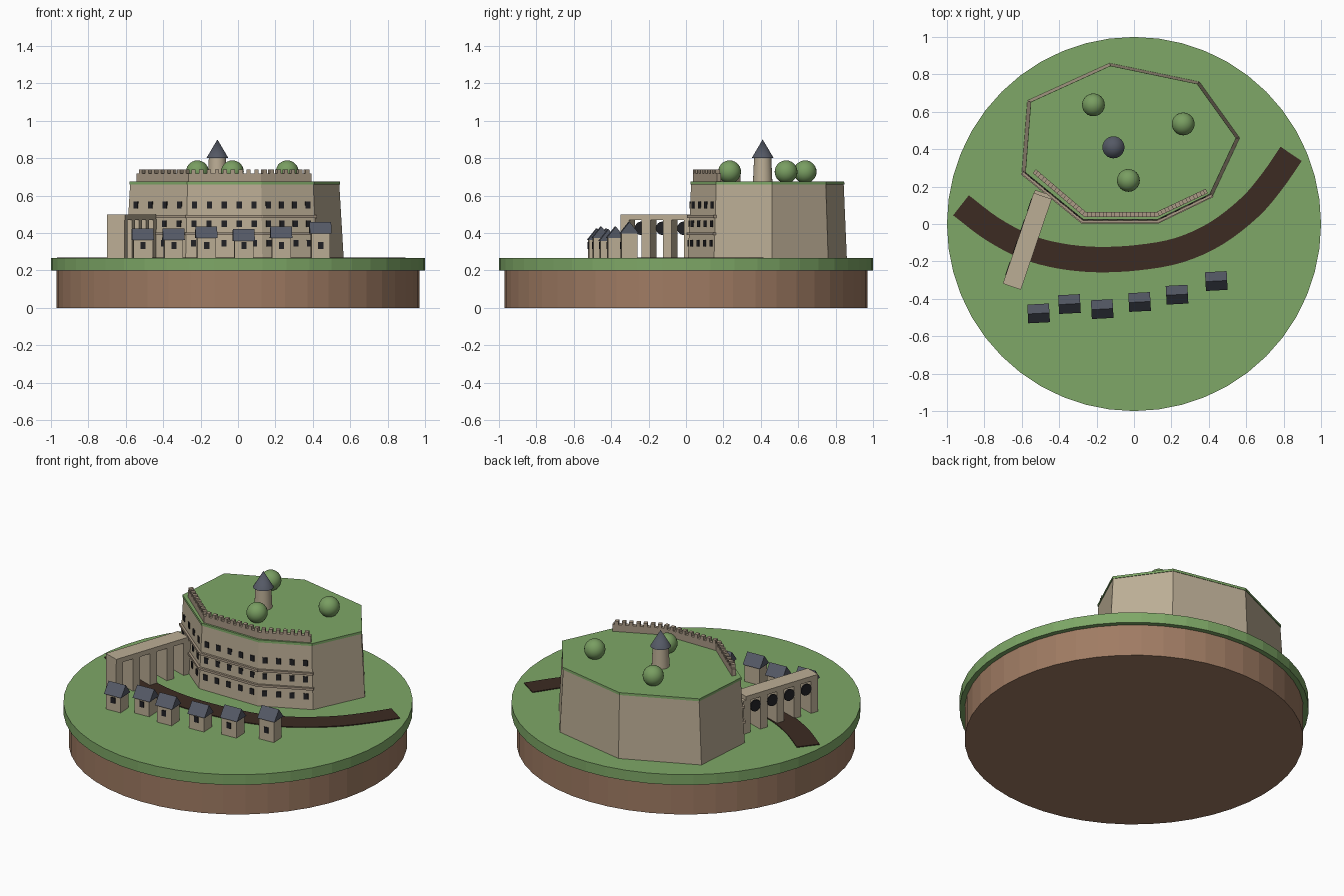
import bpy, bmesh, math
from mathutils import Vector, Matrix

cube = bpy.data.objects.get("Cube")
if cube:
    bpy.data.objects.remove(cube, do_unlink=True)


def material(name, rgb):
    m = bpy.data.materials.new(name)
    m.use_nodes = True
    m.diffuse_color = (*rgb, 1)
    m.node_tree.nodes["Principled BSDF"].inputs["Base Color"].default_value = (*rgb, 1)
    return m


grass = material("grass green", (0.21, 0.39, 0.135))
leaf = material("leaf green", (0.19, 0.34, 0.12))
earth = material("earth brown", (0.35, 0.2, 0.125))
ditch_brown = material("dark brown", (0.045, 0.024, 0.016))
stone = material("pale stone", (0.5, 0.42, 0.3))
wall_stone = material("weathered stone", (0.4, 0.32, 0.235))
slate = material("slate", (0.09, 0.1, 0.13))
glass = material("dark window", (0.015, 0.015, 0.018))
GROUND = 0.265


def finish(name, bm, mat, smooth=False):
    bmesh.ops.recalc_face_normals(bm, faces=bm.faces)
    mesh = bpy.data.meshes.new(name)
    bm.to_mesh(mesh)
    bm.free()
    mesh.materials.append(mat)
    ob = bpy.data.objects.new(name, mesh)
    bpy.context.collection.objects.link(ob)
    if smooth:
        bpy.ops.object.select_all(action='DESELECT')
        ob.select_set(True)
        bpy.context.view_layer.objects.active = ob
        bpy.ops.object.shade_smooth_by_angle()
    return ob


def frame(x, y, angle):
    return Matrix.Translation((x, y, 0)) @ Matrix.Rotation(angle, 4, 'Z')


def add_box(bm, frm, centre, size):
    m = frm @ Matrix.Translation(centre) @ Matrix.Diagonal((*size, 1))
    bmesh.ops.create_cube(bm, size=1, matrix=m)


def add_loft(bm, low, high):
    """Closed solid between two rings of points."""
    a = [bm.verts.new(p) for p in low]
    b = [bm.verts.new(p) for p in high]
    bm.faces.new(a[::-1])
    bm.faces.new(b)
    for i in range(len(a)):
        j = (i + 1) % len(a)
        bm.faces.new((a[i], a[j], b[j], b[i]))


def cone(name, x, y, z0, z1, r0, r1, sides, mat, smooth=False):
    bm = bmesh.new()
    bmesh.ops.create_cone(bm, cap_ends=True, segments=sides, radius1=r0, radius2=r1, depth=z1 - z0,
                          matrix=Matrix.Translation((x, y, (z0 + z1) / 2)))
    return finish(name, bm, mat, smooth)


# Round base
cone("earth_base", 0, 0, 0, 0.2, 0.97, 0.97, 48, earth)
cone("grass_disc", 0, 0, 0.2, GROUND, 1, 1, 48, grass)

# Tapering rock with a grass cap
outline = [(-0.6, 0.27), (-0.28, 0.01), (0.13, 0.01), (0.42, 0.15),
           (0.565, 0.46), (0.35, 0.76), (-0.13, 0.86), (-0.57, 0.66)]
centre = Vector((-0.02, 0.44))
ROCK_TOP = 0.66


def ring(z, grow=0.0):
    k = 1 - 0.04 * (z - GROUND) / (ROCK_TOP - GROUND) + grow
    return [(*(centre + (Vector(p) - centre) * k), z) for p in outline]


bm = bmesh.new()
add_loft(bm, ring(GROUND), ring(ROCK_TOP))
finish("rock", bm, stone)
bm = bmesh.new()
add_loft(bm, ring(ROCK_TOP, 0.008), ring(0.675, 0.008))
finish("grass_cap", bm, grass)


# Facade: ledges and rows of windows on the three front sides
def edge_frame(a, b):
    d = Vector(b) - Vector(a)
    return frame(a[0], a[1], math.atan2(d.y, d.x)), d.length


windows, ledges = bmesh.new(), bmesh.new()
for side, count in enumerate((4, 5, 4)):
    for z in (0.345, 0.45, 0.55):
        pts = ring(z)
        frm, length = edge_frame(pts[side][:2], pts[side + 1][:2])
        for i in range(count):
            add_box(windows, frm, (length * (i + 0.5) / count, 0, z), (0.028, 0.009, 0.036))
    for z in (0.395, 0.488):
        pts = ring(z)
        frm, length = edge_frame(pts[side][:2], pts[side + 1][:2])
        add_box(ledges, frm, (length / 2, 0, z), (length + 0.012, 0.026, 0.014))
finish("facade_windows", windows, glass)
finish("facade_ledges", ledges, wall_stone)

# Battlement wall along the front rim
rim = [(-0.53, 0.28), (-0.26, 0.05), (0.12, 0.05), (0.385, 0.175)]
bm = bmesh.new()
for a, b in zip(rim, rim[1:]):
    frm, length = edge_frame(a, b)
    add_box(bm, frm, (length / 2, 0, 0.695), (length + 0.008, 0.026, 0.045))
    count = round(length / 0.043)
    for i in range(count):
        add_box(bm, frm, (length * (i + 0.5) / count, 0, 0.728), (0.022, 0.026, 0.024))
finish("battlement_wall", bm, wall_stone)

# Round tower
cone("tower", -0.11, 0.41, 0.67, 0.802, 0.052, 0.046, 24, stone, True)
cone("tower_roof", -0.11, 0.41, 0.8, 0.9, 0.059, 0, 24, slate, True)

# Trees
for i, (x, y) in enumerate(((-0.217, 0.637), (0.263, 0.535), (-0.03, 0.233))):
    bm = bmesh.new()
    bmesh.ops.create_uvsphere(bm, u_segments=24, v_segments=14, radius=0.061,
                              matrix=Matrix.Translation((x, y, 0.727)))
    finish(f"tree_{i + 1}", bm, leaf, True)

# Curved ditch: a flat ribbon along a smoothed path
path = [Vector(p) for p in ((-0.925, 0.1), (-0.76, -0.025), (-0.58, -0.12), (-0.4, -0.17),
                            (-0.2, -0.19), (0.02, -0.18), (0.24, -0.14), (0.44, -0.05),
                            (0.62, 0.09), (0.74, 0.23), (0.84, 0.375))]
ext = [2 * path[0] - path[1]] + path + [2 * path[-1] - path[-2]]
fine = []
for p, a, b, n in zip(ext, ext[1:], ext[2:], ext[3:]):
    for t in (0, 0.25, 0.5, 0.75):
        fine.append(a + (b - p) * t / 2 + (2 * p - 5 * a + 4 * b - n) * t * t / 2
                    + (3 * a - p - 3 * b + n) * t ** 3 / 2)
fine.append(path[-1])
left, right = [], []
for i, p in enumerate(fine):
    d = (fine[min(i + 1, len(fine) - 1)] - fine[max(i - 1, 0)]).normalized()
    n = Vector((-d.y, d.x)) * 0.068
    left.append(p + n)
    right.append(p - n)
bm = bmesh.new()
rows = [[bm.verts.new((*p, z)) for p in line]
        for line, z in ((left, GROUND - 0.01), (left, 0.27), (right, 0.27), (right, GROUND - 0.01))]
for i in range(len(fine) - 1):
    for a, b in zip(rows, rows[1:] + rows[:1]):
        bm.faces.new((a[i], a[i + 1], b[i + 1], b[i]))
for i in (0, -1):
    bm.faces.new([r[i] for r in rows])
finish("ditch", bm, ditch_brown)

# Bridge: deck on piers, with round dark openings on its outer side
frm, length = edge_frame((-0.653, -0.335), (-0.488, 0.15))
bm = bmesh.new()
add_box(bm, frm, (length / 2, 0, 0.485), (length, 0.102, 0.03))
for k in range(5):
    add_box(bm, frm, (0.025 + 0.12 * k, 0, (GROUND + 0.475) / 2), (0.05, 0.098, 0.475 - GROUND))
finish("bridge", bm, stone)
bm = bmesh.new()
for k in range(4):
    m = frm @ Matrix.Translation((0.085 + 0.12 * k, 0.049, 0.425)) @ Matrix.Rotation(math.pi / 2, 4, 'X')
    bmesh.ops.create_cone(bm, cap_ends=True, segments=16, radius1=0.036, radius2=0.036,
                          depth=0.009, matrix=m)
finish("bridge_openings", bm, glass)

# Row of houses: x, y, wall height
houses = [(-0.51, -0.478, 0.105), (-0.345, -0.428, 0.105), (-0.17, -0.455, 0.115),
          (0.03, -0.417, 0.1), (0.23, -0.378, 0.115), (0.44, -0.305, 0.14)]
for i, (x, y, h) in enumerate(houses):
    frm = frame(x, y, math.radians(3))
    top = GROUND + h
    bm = bmesh.new()
    add_box(bm, frm, (0, 0, GROUND + h / 2), (0.1, 0.085, h))
    finish(f"house_{i + 1}_walls", bm, stone)
    bm = bmesh.new()
    gables = [[frm @ Vector((sx, gy, gz)) for gy, gz in
               ((-0.05, top - 0.008), (0.05, top - 0.008), (0, top + 0.055))] for sx in (-0.058, 0.058)]
    add_loft(bm, *gables)
    finish(f"house_{i + 1}_roof", bm, slate)
    bm = bmesh.new()
    add_box(bm, frm, (0, -0.043, GROUND + 0.068), (0.028, 0.009, 0.036))
    finish(f"house_{i + 1}_window", bm, glass)
